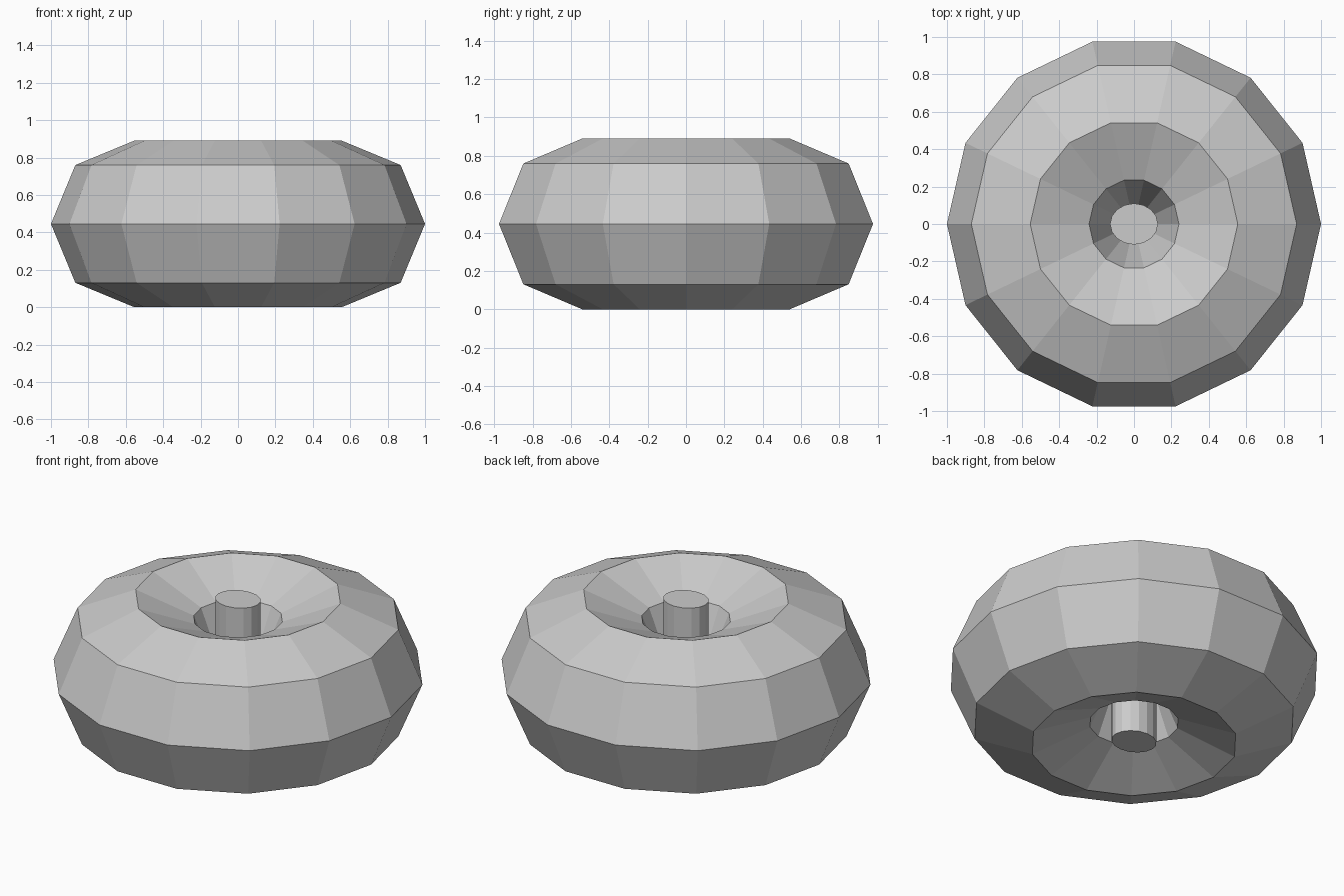
import bpy

if "Cube" in bpy.data.objects:
    bpy.data.objects.remove(bpy.data.objects["Cube"])

MID_Z = 0.445

# Faceted ring body
bpy.ops.mesh.primitive_torus_add(
    major_segments=14, minor_segments=8,
    major_radius=0.555, minor_radius=0.445, location=(0, 0, MID_Z))
bpy.context.object.name = "ring_body"

# Slightly oval pin through the centre hole
bpy.ops.mesh.primitive_cylinder_add(
    vertices=16, radius=1, depth=0.86, location=(0, 0, MID_Z))
pin = bpy.context.object
pin.name = "centre_pin"
pin.scale = (0.128, 0.11, 1)
